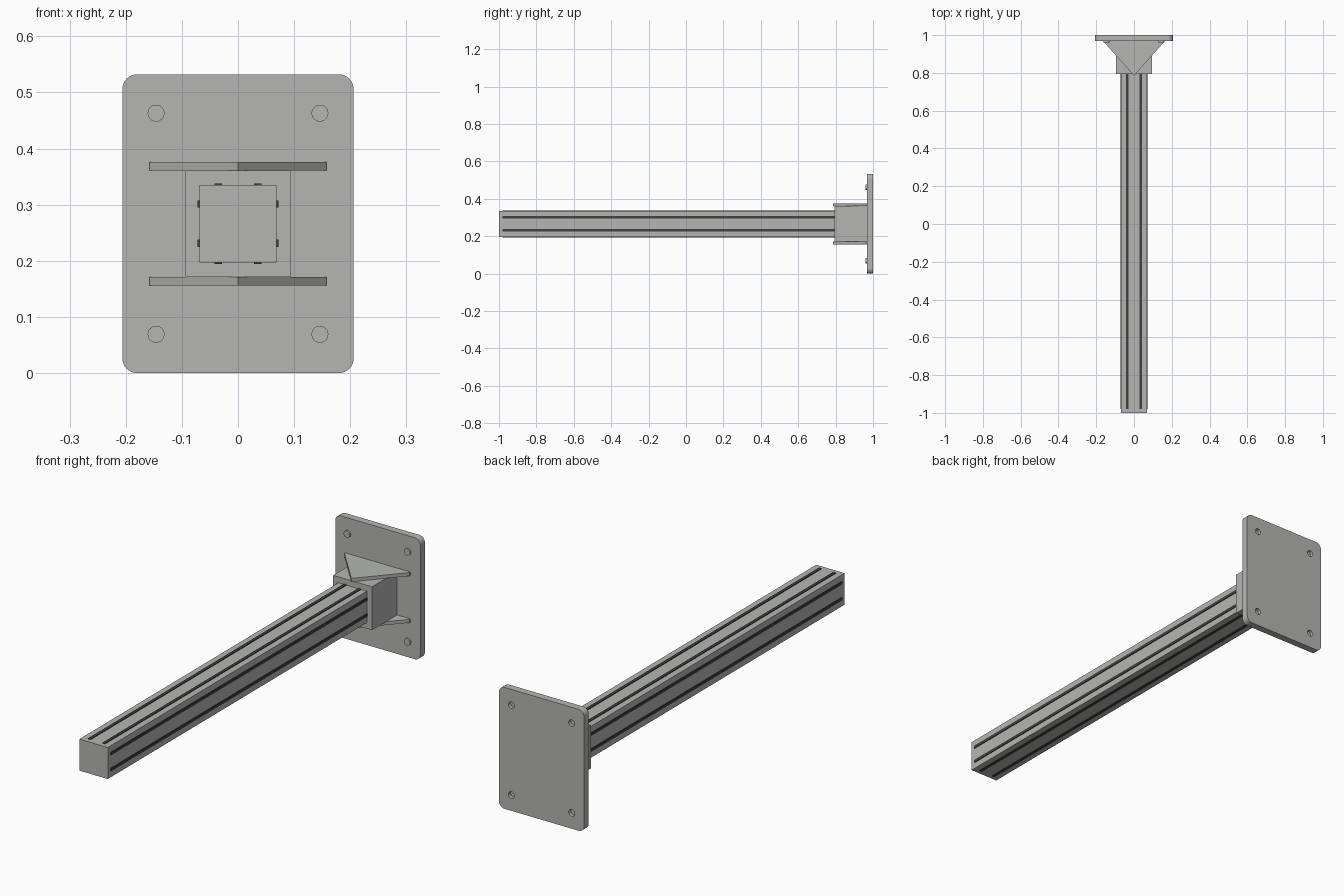
import bpy, bmesh
from math import sin, cos, pi, radians
from mathutils import Matrix, Vector

cube = bpy.data.objects.get("Cube")
if cube:
    bpy.data.objects.remove(cube, do_unlink=True)


def make_material(name, color):
    m = bpy.data.materials.new(name)
    m.use_nodes = True
    m.diffuse_color = color
    m.node_tree.nodes["Principled BSDF"].inputs["Base Color"].default_value = color
    return m


steel = make_material("grey steel", (0.46, 0.47, 0.455, 1))
dark = make_material("dark slot", (0.05, 0.05, 0.05, 1))


def finish(name, bm, mat):
    bmesh.ops.recalc_face_normals(bm, faces=bm.faces)
    me = bpy.data.meshes.new(name)
    bm.to_mesh(me)
    bm.free()
    me.materials.append(mat)
    ob = bpy.data.objects.new(name, me)
    bpy.context.collection.objects.link(ob)
    return ob


def box(name, lo, hi, mat):
    lo, hi = Vector(lo), Vector(hi)
    bm = bmesh.new()
    bmesh.ops.create_cube(bm, size=1)
    for v in bm.verts:
        v.co = (lo + hi) / 2 + v.co * (hi - lo)
    return finish(name, bm, mat)


def prism(name, points, offset, mat):
    bm = bmesh.new()
    face = bm.faces.new([bm.verts.new(p) for p in points])
    ext = bmesh.ops.extrude_face_region(bm, geom=[face])
    moved = [g for g in ext["geom"] if isinstance(g, bmesh.types.BMVert)]
    bmesh.ops.translate(bm, verts=moved, vec=offset)
    return finish(name, bm, mat)


def cylinder(name, x, z, radius, y0, y1, mat):
    ring = [(x + radius * cos(i * pi / 16), y0, z + radius * sin(i * pi / 16))
            for i in range(32)]
    return prism(name, ring, (0, y1 - y0, 0), mat)


MID = 0.266          # height of the beam axis
HALF = 0.069         # half width of the beam
PLATE_Y = 0.968      # front of the mounting plate
SOCKET_Y = 0.793     # front of the socket block

# Mounting plate with rounded corners
w, h, r = 0.206, 0.266, 0.026
outline = []
for k, (sx, sz) in enumerate([(1, 1), (-1, 1), (-1, -1), (1, -1)]):
    for i in range(9):
        a = (k + i / 8) * pi / 2
        outline.append((sx * (w - r) + r * cos(a), PLATE_Y,
                        MID + sz * (h - r) + r * sin(a)))
plate = prism("mounting_plate", outline, (0, 1 - PLATE_Y, 0), steel)

# Bolts sit proud at the front and sunk at the back
for side, sx in (("left", 1), ("right", -1)):
    for level, sz in (("upper", 1), ("lower", -1)):
        x, z = sx * 0.146, MID + sz * 0.197
        cutter = cylinder(f"{level}_{side}_hole_cutter", x, z, 0.0145, 0.985, 1.02, steel)
        cutter.hide_render = True
        cutter.hide_viewport = True
        cut = plate.modifiers.new("bolt hole", "BOOLEAN")
        cut.operation = "DIFFERENCE"
        cut.solver = "EXACT"
        cut.object = cutter
        cylinder(f"{level}_{side}_bolt", x, z, 0.015, 0.961, 0.975, steel)

# Socket block
box("socket_block", (-0.094, SOCKET_Y, MID - 0.095),
    (0.094, PLATE_Y, MID + 0.095), steel)

# Triangular gussets above and below the socket
for level, z in (("upper", MID + 0.095), ("lower", MID - 0.110)):
    prism(f"{level}_gusset",
          [(0, 0.785, z), (0.158, 0.962, z), (0.158, PLATE_Y, z),
           (-0.158, PLATE_Y, z), (-0.158, 0.962, z)], (0, 0, 0.015), steel)

# Beam
box("beam", (-HALF, -1, MID - HALF), (HALF, SOCKET_Y, MID + HALF), steel)

# Two dark slot strips on every side of the beam
for i, side in enumerate(("top", "right", "bottom", "left")):
    turn = (Matrix.Translation((0, 0, MID)) @ Matrix.Rotation(radians(-90 * i), 4, "Y"))
    for n, x in (("first", -0.035), ("second", 0.035)):
        strip = box(f"{side}_{n}_slot", (x - 0.0065, -0.98, HALF - 0.002),
                    (x + 0.0065, SOCKET_Y, HALF + 0.003), dark)
        strip.data.transform(turn)
